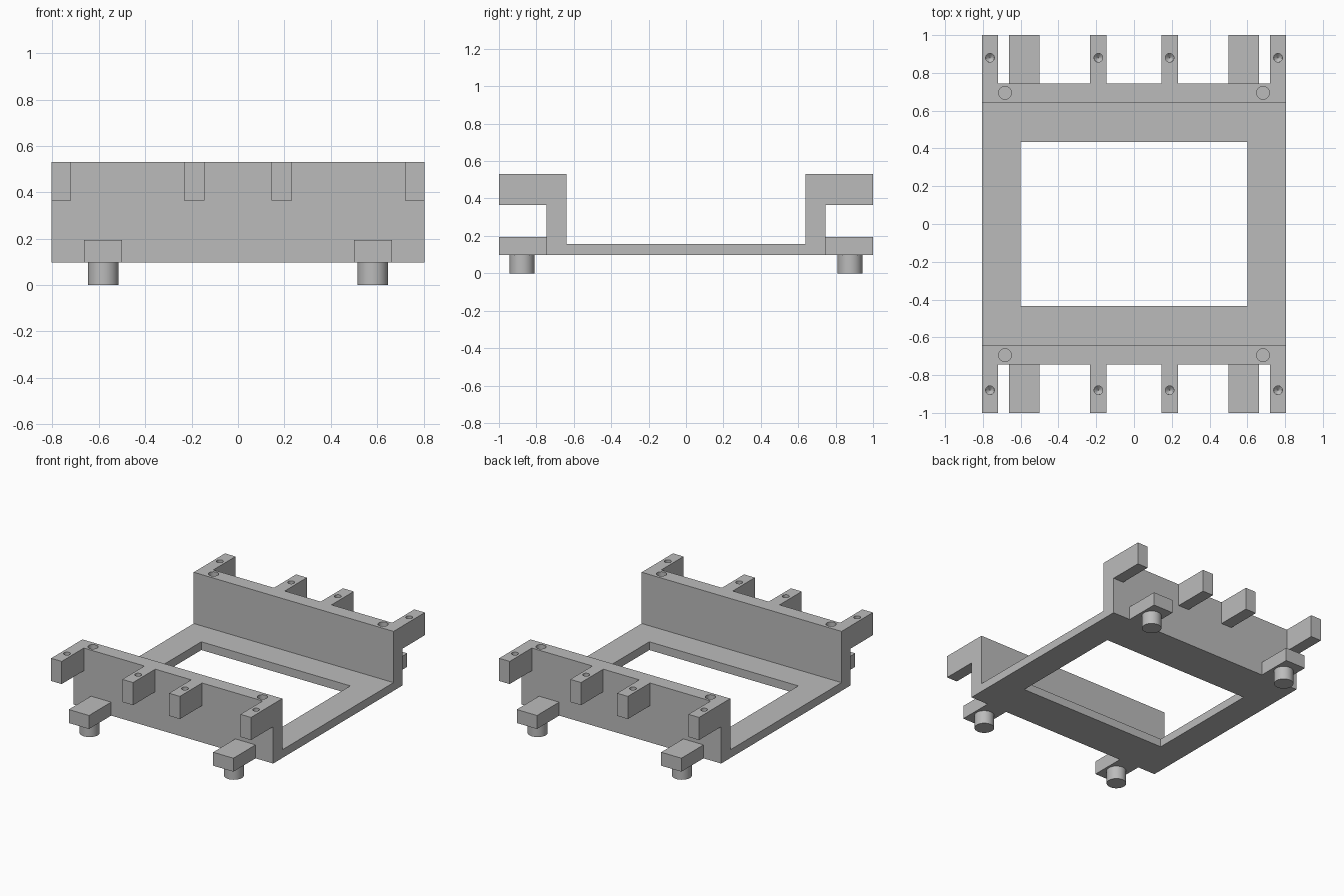
import bpy, bmesh
from mathutils import Matrix

cube = bpy.data.objects.get("Cube")
if cube:
    bpy.data.objects.remove(cube, do_unlink=True)

grey = bpy.data.materials.new("plain grey")
grey.use_nodes = True
colour = (0.5, 0.5, 0.5, 1)
grey.diffuse_color = colour
grey.node_tree.nodes["Principled BSDF"].inputs["Base Color"].default_value = colour

TOP, BASE, FLOOR = 0.53, 0.097, 0.157
WALL_IN, WALL_OUT, HALF_X = 0.64, 0.745, 0.805


def finish(name, bm):
    bmesh.ops.recalc_face_normals(bm, faces=bm.faces)
    mesh = bpy.data.meshes.new(name)
    bm.to_mesh(mesh)
    bm.free()
    mesh.materials.append(grey)
    obj = bpy.data.objects.new(name, mesh)
    bpy.context.collection.objects.link(obj)
    return obj


def add_box(bm, lo, hi):
    size = [b - a for a, b in zip(lo, hi)]
    mid = [(a + b) / 2 for a, b in zip(lo, hi)]
    bmesh.ops.create_cube(bm, size=1, matrix=Matrix.Translation(mid) @ Matrix.Diagonal((*size, 1)))


def add_cylinder(bm, x, y, z0, z1, r, r_low=None):
    bmesh.ops.create_cone(bm, cap_ends=True, segments=32, radius1=r if r_low is None else r_low,
                          radius2=r, depth=z1 - z0,
                          matrix=Matrix.Translation((x, y, (z0 + z1) / 2)))


def box(name, lo, hi):
    bm = bmesh.new()
    add_box(bm, lo, hi)
    return finish(name, bm)


def cut(obj, cutter):
    cutter.hide_render = True
    cutter.hide_set(True)
    cutter.display_type = 'WIRE'
    mod = obj.modifiers.new("cut", 'BOOLEAN')
    mod.operation = 'DIFFERENCE'
    mod.solver = 'EXACT'
    mod.object = cutter
    bpy.context.view_layer.update()
    mesh = bpy.data.meshes.new_from_object(obj.evaluated_get(bpy.context.evaluated_depsgraph_get()))
    obj.modifiers.clear()
    obj.data = mesh
    bpy.data.objects.remove(cutter, do_unlink=True)


def smooth(obj):
    bpy.ops.object.select_all(action='DESELECT')
    obj.select_set(True)
    bpy.context.view_layer.objects.active = obj
    bpy.ops.object.shade_smooth_by_angle()


# Tray: channel profile swept across x
half = [(WALL_OUT, BASE), (WALL_OUT, TOP), (WALL_IN, TOP), (WALL_IN, FLOOR)]
profile = half + [(-y, z) for y, z in reversed(half)]
bm = bmesh.new()
face = bm.faces.new([bm.verts.new((-HALF_X, y, z)) for y, z in profile])
swept = bmesh.ops.extrude_face_region(bm, geom=[face])["geom"]
bmesh.ops.translate(bm, vec=(2 * HALF_X, 0, 0),
                    verts=[g for g in swept if isinstance(g, bmesh.types.BMVert)])
tray = finish("tray", bm)

# Floor window and round pockets in the wall tops
bm = bmesh.new()
add_box(bm, (-0.6, -0.435, 0), (0.6, 0.435, 0.3))
for sx in (-1, 1):
    for sy in (-1, 1):
        add_cylinder(bm, sx * 0.683, sy * 0.694, TOP - 0.06, TOP + 0.05, 0.034)
cut(tray, finish("tray_cutter", bm))
smooth(tray)

for sy, end in ((-1, "front"), (1, "back")):
    near, far = sorted((sy * WALL_OUT, sy))
    for sx, side in ((-1, "right"), (1, "left")):
        # Upper arms with cone-bottomed screw holes
        for kind, x0, x1 in (("outer", 0.72, HALF_X), ("inner", 0.145, 0.232)):
            lo, hi = sorted((sx * x0, sx * x1))
            arm = box(f"{end}_{side}_{kind}_arm", (lo, near, 0.365), (hi, far, TOP))
            x, y = (lo + hi) / 2, sy * 0.88
            bm = bmesh.new()
            add_cylinder(bm, x, y, TOP - 0.08, TOP + 0.05, 0.023)
            cut(arm, finish("screw_hole", bm))
            bm = bmesh.new()
            add_cylinder(bm, x, y, TOP - 0.1, TOP - 0.0795, 0.023, 0.001)
            cut(arm, finish("hole_tip", bm))
            smooth(arm)
        # Lower foot block and round peg
        lo, hi = sorted((sx * 0.5, sx * 0.663))
        box(f"{end}_{side}_foot_block", (lo, near, BASE), (hi, far, 0.195))
        bm = bmesh.new()
        add_cylinder(bm, sx * 0.581, sy * 0.877, 0, BASE, 0.066)
        smooth(finish(f"{end}_{side}_peg", bm))
